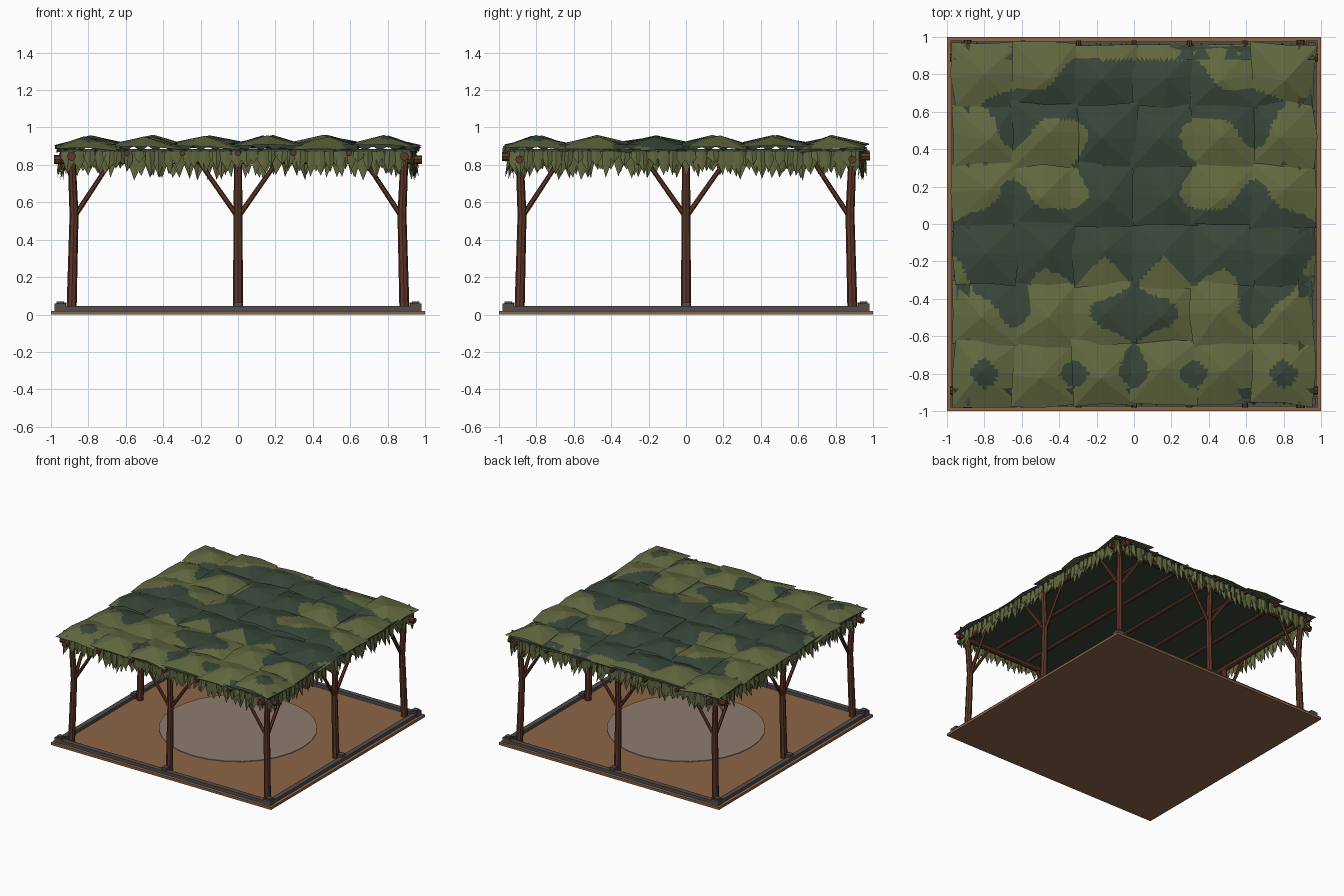
import bpy, bmesh, random
from mathutils import Vector, Matrix

random.seed(7)
rnd = random.uniform
if "Cube" in bpy.data.objects:
    bpy.data.objects.remove(bpy.data.objects["Cube"])


def material(name, *rgb):
    m = bpy.data.materials.new(name)
    m.use_nodes = True
    m.diffuse_color = (*rgb, 1)
    m.node_tree.nodes["Principled BSDF"].inputs["Base Color"].default_value = (*rgb, 1)
    return m


light_green = material("light leaf green", .122, .138, .051)
dark_green = material("dark leaf green", .040, .061, .041)
earth = material("packed earth", .262, .130, .065)
sand = material("pale sand", .270, .200, .155)
wood = material("dark wood", .110, .038, .020)
stone = material("grey stone", .082, .073, .073)


def finish(name, bm, *mats):
    mesh = bpy.data.meshes.new(name)
    bm.to_mesh(mesh)
    bm.free()
    for m in mats:
        mesh.materials.append(m)
    ob = bpy.data.objects.new(name, mesh)
    bpy.context.scene.collection.objects.link(ob)
    return ob


def box(bm, centre, size):
    bmesh.ops.create_cube(bm, size=1, matrix=Matrix.Translation(centre) @ Matrix.Diagonal((*size, 1)))


def log(bm, points, r0, r1, sides=8):
    """Tapered pole through a few points."""
    points = [Vector(p) for p in points]
    turn = (points[-1] - points[0]).to_track_quat('Z', 'Y')
    rings = []
    for i, p in enumerate(points):
        r = r0 + (r1 - r0) * i / (len(points) - 1)
        ring = bmesh.ops.create_circle(bm, segments=sides, radius=r)["verts"]
        for v in ring:
            v.co = p + turn @ v.co
        rings.append(ring)
    for a, b in zip(rings, rings[1:]):
        for k in range(sides):
            j = (k + 1) % sides
            bm.faces.new((a[k], a[j], b[j], b[k]))
    bm.faces.new(rings[0])
    bm.faces.new(rings[-1])
    bmesh.ops.recalc_face_normals(bm, faces=bm.faces)


# Ground slab and the sandy circle
bm = bmesh.new()
box(bm, (0, 0, .01), (2, 2, .02))
finish("ground_slab", bm, earth)
bm = bmesh.new()
bmesh.ops.create_cone(bm, cap_ends=True, segments=28, radius1=.59, radius2=.59, depth=.006,
                      matrix=Matrix.Translation((0, 0, .022)))
finish("sand_circle", bm, sand)

# Stone kerb with corner and middle blocks
bm = bmesh.new()
for s in (-1, 1):
    box(bm, (0, s * .955, .032), (1.94, .04, .026))
    box(bm, (s * .955, 0, .032), (.04, 1.94, .026))
    for t in (-1, 1):
        box(bm, (s * .95, t * .95, .04), (.06, .06, .04))
        box(bm, (s * .95, t * .95, .063), (.04, .04, .014))
    box(bm, (0, s * .94, .045), (.045, .04, .04))
    box(bm, (s * .94, 0, .045), (.04, .045, .04))
finish("stone_kerb", bm, stone)

# Posts, slightly bent, with diagonal braces
posts, braces = bmesh.new(), bmesh.new()
E = .89
for x in (-E, 0, E):
    for y in (-E, 0, E):
        if x == y == 0:
            continue
        bend = (x * .985, y * .985)
        log(posts, [(x, y, .02), (*bend, .53), (x, y, .85)], .027, .021)
        for s in (-1, 1):
            if abs(y) == E and abs(x + s * .2) < E:
                log(braces, [(*bend, .52), (x + s * .21, y, .82)], .014, .012, 6)
            if abs(x) == E and abs(y + s * .2) < E:
                log(braces, [(*bend, .52), (x, y + s * .21, .82)], .014, .012, 6)
finish("posts", posts, wood)
finish("braces", braces, wood)

# Edge beams and rafters
bm = bmesh.new()
for s in (-1, 1):
    log(bm, [(-.985, s * E, .828), (.985, s * E, .828)], .024, .022)
    log(bm, [(s * E, -.985, .845), (s * E, .985, .845)], .024, .022)
finish("edge_beams", bm, wood)
bm = bmesh.new()
for i in range(-2, 3):
    log(bm, [(i * .297, -.98, .862), (i * .297, .98, .862)], .016, .014)
finish("rafters", bm, wood)

# Camouflage pattern on a lattice, from the middle outwards, back to front
STEP = .16
PATTERN = [".......",
           "###....",
           "#####+.",
           "##..#..",
           "##+..+.",
           "##..#..",
           "+#####+",
           "#+####+",
           "+.+.##.",
           "##..#..",
           "+......",
           "#.#..#.",
           "......."]
SHADE = {".": 0, "+": .55, "#": 1}


def is_dark(x, y):
    u = min(abs(x) / STEP, 5.999)
    v = min(max(6 - y / STEP, 0), 11.999)
    i, j = int(u), int(v)
    u, v = u - i, v - j
    a, b = [SHADE[c] for c in PATTERN[j][i:i + 2]]
    c, d = [SHADE[c] for c in PATTERN[j + 1][i:i + 2]]
    return (a * (1 - u) + b * u) * (1 - v) + (c * (1 - u) + d * u) * v > .5


# Canopy of overlapping, peaked leaf mats
RING = [(-1, -1), (0, -1), (1, -1), (1, 0), (1, 1), (0, 1), (-1, 1), (-1, 0)]
bm = bmesh.new()
for i in range(6):
    for j in range(6):
        cx, cy = (i - 2.5) * .318, (j - 2.5) * .318
        lift, tx, ty = rnd(-.006, .006), rnd(-.012, .012), rnd(-.016, .016)
        apex = bm.verts.new((cx + rnd(-.03, .03), cy + rnd(-.03, .03), .955 + lift))
        ring = []
        for u, v in RING:
            x, y = cx + u * .172 + rnd(-.015, .015), cy + v * .172 + rnd(-.015, .015)
            z = .912 + lift + u * tx + v * ty - .01 * abs(u * v)
            if max(abs(x), abs(y)) > .9:
                z -= .015
            ring.append(bm.verts.new((x, y, z)))
        for k in range(8):
            bm.faces.new((apex, ring[k], ring[(k + 1) % 8]))
bmesh.ops.subdivide_edges(bm, edges=bm.edges[:], cuts=7, use_grid_fill=True)
bmesh.ops.recalc_face_normals(bm, faces=bm.faces)
for f in bm.faces:
    if f.normal.z < 0:
        f.normal_flip()
    c = f.calc_center_median()
    f.material_index = int(is_dark(c.x, c.y))
finish("leaf_canopy", bm, light_green, dark_green)

# Dark lining under the mats
bm = bmesh.new()
box(bm, (0, 0, .879), (1.9, 1.9, .014))
finish("canopy_lining", bm, dark_green)

# Ragged rim of dark leaves around the canopy, and the hanging fringe
rim, fringe = bmesh.new(), bmesh.new()
for side in range(4):
    turn = Matrix.Rotation(side * 1.5707963, 3, 'Z')

    def leaf(bm, pts):
        bm.faces.new([bm.verts.new(turn @ Vector(p)) for p in pts])

    for k in range(24):
        x = -.92 + k * .08
        out = -.965 + rnd(-.012, .012)
        leaf(rim, [(x - .05, -.88, .908), (x, out, .873), (x + .05, -.88, .908)])
    for row in range(2):
        for k in range(36):
            x = -.92 + (k + row * .5) * .0515 + rnd(-.01, .01)
            y = -.925 - row * .015
            w, drop = rnd(.022, .034), rnd(.08, .165) - row * .015
            tip = (x + rnd(-.012, .012), y - rnd(-.005, .03), .88 - drop)
            top, belly = (x, y - .008, .885), .88 - drop * .5
            leaf(fringe, [(x - w * .8, y, .885), (x - w, y, belly), tip, top])
            leaf(fringe, [top, tip, (x + w, y, belly), (x + w * .8, y, .885)])
finish("canopy_rim", rim, dark_green)
finish("leaf_fringe", fringe, light_green)
